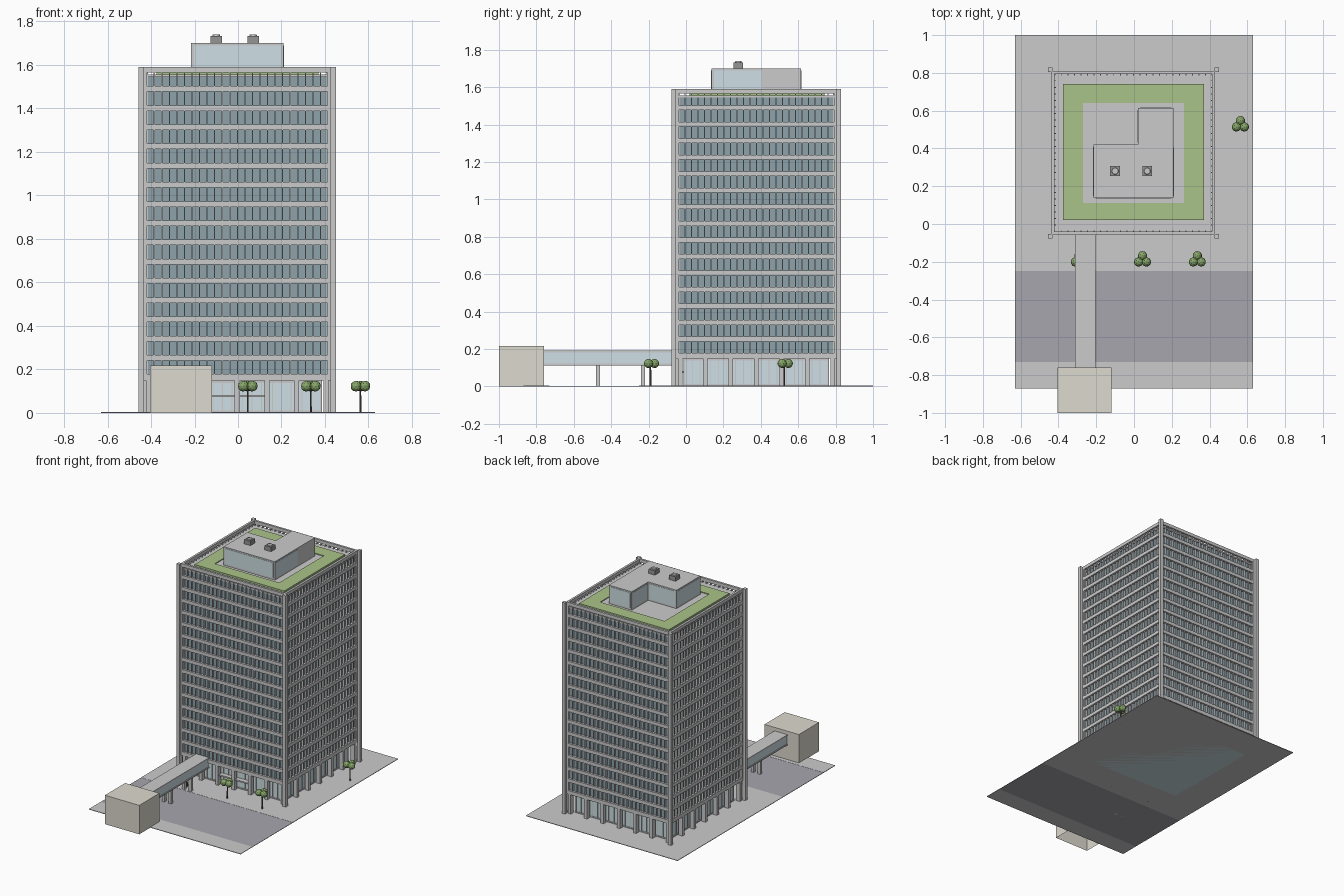
import bpy, bmesh, math
from mathutils import Matrix, Vector

if "Cube" in bpy.data.objects:
    bpy.data.objects.remove(bpy.data.objects["Cube"])


def mat(name, rgb):
    m = bpy.data.materials.new(name)
    m.diffuse_color = (*rgb, 1)
    m.use_nodes = True
    m.node_tree.nodes["Principled BSDF"].inputs["Base Color"].default_value = m.diffuse_color
    return m


GLASS = mat("window_blue", (0.27, 0.36, 0.41))
PALE = mat("pale_glass", (0.62, 0.74, 0.78))
GREEN = mat("lawn", (0.40, 0.55, 0.25))
PAVE = mat("paving", (0.58, 0.58, 0.55))
ROAD = mat("asphalt", (0.38, 0.38, 0.42))
STONE = mat("stone", (0.72, 0.70, 0.62))
LEAF = mat("leaf", (0.24, 0.38, 0.14))
DARK = mat("dark_metal", (0.30, 0.30, 0.30))
BARK = mat("bark", (0.12, 0.10, 0.08))


def finish(name, bm, m=None):
    me = bpy.data.meshes.new(name)
    bm.to_mesh(me)
    bm.free()
    ob = bpy.data.objects.new(name, me)
    bpy.context.collection.objects.link(ob)
    if m:
        me.materials.append(m)
    return ob


def boxes(name, items, m=None):
    """Each item is (x0, x1, y0, y1, z0, z1)."""
    bm = bmesh.new()
    for x0, x1, y0, y1, z0, z1 in items:
        c = Vector(((x0 + x1) / 2, (y0 + y1) / 2, (z0 + z1) / 2))
        s = Matrix.Diagonal((x1 - x0, y1 - y0, z1 - z0, 1))
        bmesh.ops.create_cube(bm, size=1, matrix=Matrix.Translation(c) @ s)
    return finish(name, bm, m)


def prism(name, pts, z0, z1, m=None):
    bm = bmesh.new()
    f = bm.faces.new([bm.verts.new((x, y, z0)) for x, y in pts])
    r = bmesh.ops.extrude_face_region(bm, geom=[f])
    bmesh.ops.translate(bm, vec=(0, 0, z1 - z0),
                        verts=[v for v in r["geom"] if isinstance(v, bmesh.types.BMVert)])
    bmesh.ops.recalc_face_normals(bm, faces=bm.faces)
    return finish(name, bm, m)


CX, CY = -0.003, 0.376          # tower centre
BASE, TOP = 0.15, 1.59
FLOORS, PITCH, WIN0, WINH = 16, 0.0883, 0.178, 0.063
H = 0.433                       # half width of facade


def square(h, z0, z1):
    return (CX - h, CX + h, CY - h, CY + h, z0, z1)


def ring(h, t, z0, z1):
    x0, x1, y0, y1, _, _ = square(h, z0, z1)
    return [(x0, x1, y0, y0 + t, z0, z1), (x0, x1, y1 - t, y1, z0, z1),
            (x0, x0 + t, y0 + t, y1 - t, z0, z1), (x1 - t, x1, y0 + t, y1 - t, z0, z1)]


def around(u, w, d0, d1, z0, z1):
    """Same upright on all four sides: u along the face, depth d0..d1."""
    out = []
    for s in (-1, 1):
        a, b = sorted((s * d0, s * d1))
        out.append((CX + u - w, CX + u + w, CY + a, CY + b, z0, z1))
        out.append((CX + a, CX + b, CY + u - w, CY + u + w, z0, z1))
    return out


# site
boxes("pavement", [(-0.63, 0.63, -0.25, 1.0, 0, 0.004),
                   (-0.63, 0.63, -0.87, -0.73, 0, 0.004)], PAVE)
boxes("road", [(-0.63, 0.63, -0.73, -0.25, 0, 0.003)], ROAD)

# tower: glass core, floor bands, mullions, corners
boxes("tower_glazing", [square(0.416, BASE + 0.005, 1.55)], GLASS)
slabs = [square(H, BASE, WIN0)]
for i in range(FLOORS - 1):
    z = WIN0 + i * PITCH + WINH
    slabs.append(square(H, z, z + PITCH - WINH))
boxes("floor_bands", slabs)
boxes("roof_parapet", ring(H, 0.016, WIN0 + (FLOORS - 1) * PITCH + WINH, TOP))
boxes("roof_deck", [square(H - 0.01, 1.545, 1.556)])
bars = []
N = 24
for i in range(N + 1):
    bars += around(-0.417 + 0.834 * i / N, 0.0025, 0.41, 0.430, BASE, 1.567)
boxes("mullions", bars)
posts, piers = [], []
for sx in (-1, 1):
    for sy in (-1, 1):
        for c, w, lst, z0 in ((0.4255, 0.0075, posts, BASE), (0.441, 0.0125, piers, 0)):
            x, y = CX + sx * c, CY + sy * c
            lst.append((x - w, x + w, y - w, y + w, z0, TOP))
boxes("facade_corner_posts", posts)
boxes("corner_columns", piers)

# ground floor arcade
boxes("lobby_glass", [square(0.385, 0, BASE)], PALE)
cols, frames = [], []
for i in range(7):
    u = -0.408 + 0.136 * i
    cols += around(u, 0.012, 0.398, 0.43, 0, BASE)
    if i < 6:
        for k in (0.025, 0.068, 0.111):
            frames += around(u + k, 0.002, 0.38, 0.389, 0, BASE)
boxes("arcade_columns", cols)
boxes("lobby_frames", frames + ring(0.389, 0.01, 0, 0.012) + ring(0.389, 0.01, 0.138, BASE))
boxes("entrance_canopy", [(-0.13, 0.13, -0.045, 0.0, 0.072, 0.082)])

# roof garden
x0, x1, y0, y1, a0, a1, b0, b1 = -0.375, 0.37, 0.02, 0.74, -0.27, 0.265, 0.11, 0.64
boxes("roof_lawns", [(x0, a0, y0, y1, 1.55, 1.568), (a1, x1, y0, y1, 1.55, 1.568),
                     (a0, a1, y0, b0, 1.55, 1.568), (a0, a1, b1, y1, 1.55, 1.568)], GREEN)
boxes("roof_terrace", [(a0, a1, b0, b1, 1.55, 1.562)])

# penthouse, L-shaped, with a glass panel on each wall
L = [(-0.215, 0.137), (0.21, 0.137), (0.21, 0.615), (0.02, 0.615), (0.02, 0.42), (-0.215, 0.42)]
prism("penthouse", L, 1.55, 1.70)
g, e = 0.012, 0.002
boxes("penthouse_windows", [
    (-0.215 + g, 0.21 - g, 0.137 - e, 0.14, 1.575, 1.69),
    (0.207, 0.21 + e, 0.137 + g, 0.405, 1.575, 1.69),
    (0.02 + g, 0.21 - g, 0.612, 0.615 + e, 1.575, 1.69),
    (0.02 - e, 0.023, 0.42 + g, 0.615 - g, 1.575, 1.69),
    (-0.215 + g, 0.02 - g, 0.417, 0.42 + e, 1.575, 1.69),
    (-0.215 - e, -0.212, 0.137 + g, 0.42 - g, 1.575, 1.69)], PALE)
for n, x in enumerate((-0.1, 0.07)):
    boxes(f"roof_vent_{n}", [(x - 0.026, x + 0.026, 0.254, 0.306, 1.70, 1.733)], DARK)
    bm = bmesh.new()
    bmesh.ops.create_cone(bm, cap_ends=True, segments=16, radius1=0.018, radius2=0.016, depth=0.006,
                          matrix=Matrix.Translation((x, 0.28, 1.736)))
    finish(f"vent_fan_{n}", bm)

# footbridge and street block
boxes("bridge_glass", [(-0.307, -0.208, -0.76, -0.05, 0.122, 0.184)], PALE)
boxes("bridge_slabs", [(-0.312, -0.203, -0.76, -0.05, z, z + 0.009) for z in (0.113, 0.182)])
boxes("bridge_piers", [(x - 0.011, x + 0.011, y - 0.011, y + 0.011, 0, 0.115)
                       for x in (-0.285, -0.23) for y in (-0.47, -0.23)])
block = boxes("street_block", [(-0.405, -0.12, -1.0, -0.76, 0, 0.217)], STONE)
bm = bmesh.new()
bm.from_mesh(block.data)   # open underside
bmesh.ops.delete(bm, geom=[f for f in bm.faces if f.calc_center_median().z < 0.01], context="FACES")
bm.to_mesh(block.data)
bm.free()

# trees
for n, (x, y) in enumerate([(-0.29, -0.19), (0.045, -0.19), (0.335, -0.19), (0.563, 0.525)]):
    bm = bmesh.new()
    bmesh.ops.create_cone(bm, cap_ends=True, segments=6, radius1=0.005, radius2=0.004, depth=0.11,
                          matrix=Matrix.Translation((x, y, 0.055)))
    finish(f"tree_trunk_{n}", bm, BARK)
    bm = bmesh.new()
    for k in range(3):
        a = math.radians(90 + 120 * k)
        p = Vector((x + 0.024 * math.cos(a), y + 0.022 * math.sin(a), 0.123))
        bmesh.ops.create_icosphere(bm, subdivisions=2, radius=0.025, matrix=Matrix.Translation(p))
    finish(f"tree_crown_{n}", bm, LEAF)
